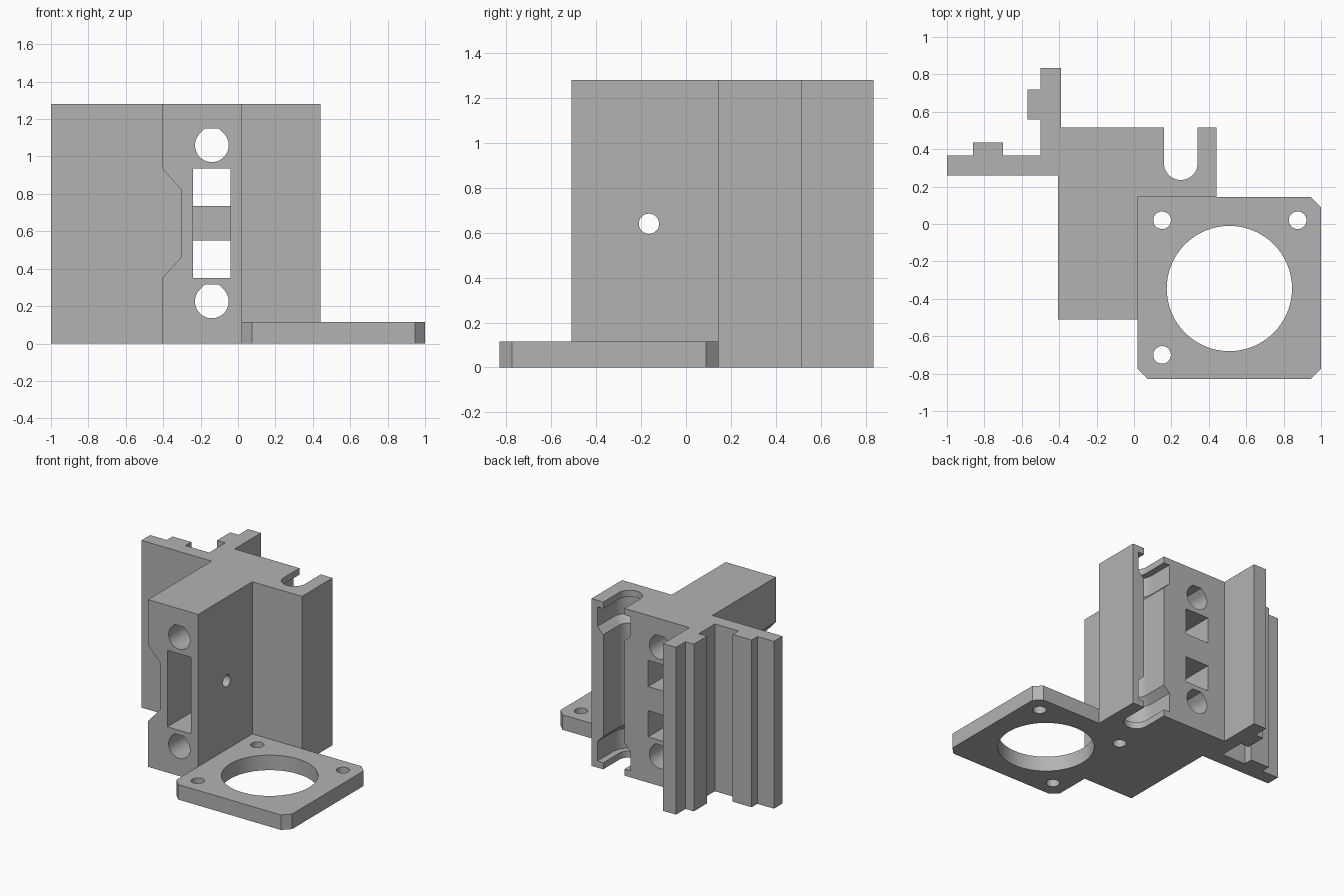
import bpy, bmesh
from math import sin, cos, pi, radians
from mathutils import Matrix, Vector

cube = bpy.data.objects.get("Cube")
if cube:
    bpy.data.objects.remove(cube, do_unlink=True)

grey = bpy.data.materials.new("light_grey_plastic")
grey.use_nodes = True
grey.diffuse_color = (0.45, 0.45, 0.45, 1)
grey.node_tree.nodes["Principled BSDF"].inputs["Base Color"].default_value = (0.45, 0.45, 0.45, 1)

HEIGHT = 1.28
# Axes that map a 2D profile and its depth onto the model's axes
ALONG_Z = lambda u, v, d: Vector((u, v, d))
ALONG_Y = lambda u, v, d: Vector((u, d, v))
ALONG_X = lambda u, v, d: Vector((d, u, v))


def arc(cx, cy, r, start, end, steps=24):
    angles = [radians(start + (end - start) * i / steps) for i in range(steps + 1)]
    return [(cx + r * cos(a), cy + r * sin(a)) for a in angles]


def circle(cx, cy, r):
    return arc(cx, cy, r, 0, 360, 64)[:-1]


def rect(x0, x1, y0, y1):
    return [(x0, y0), (x1, y0), (x1, y1), (x0, y1)]


def loft(name, sections, axes=ALONG_Z):
    """Closed solid through (profile, depth) sections of equal point count."""
    bm = bmesh.new()
    rings = [[bm.verts.new(axes(u, v, d)) for u, v in pts] for pts, d in sections]
    for a, b in zip(rings, rings[1:]):
        for i in range(len(a)):
            j = (i + 1) % len(a)
            bm.faces.new((a[i], a[j], b[j], b[i]))
    bm.faces.new(rings[0])
    bm.faces.new(rings[-1])
    bmesh.ops.recalc_face_normals(bm, faces=bm.faces)
    mesh = bpy.data.meshes.new(name)
    bm.to_mesh(mesh)
    bm.free()
    mesh.materials.append(grey)
    obj = bpy.data.objects.new(name, mesh)
    bpy.context.collection.objects.link(obj)
    return obj


def prism(name, pts, lo, hi, axes=ALONG_Z):
    return loft(name, [(pts, lo), (pts, hi)], axes)


def cut(target, cutter):
    mod = target.modifiers.new("cut", "BOOLEAN")
    mod.operation = "DIFFERENCE"
    mod.solver = "EXACT"
    mod.object = cutter
    bpy.context.view_layer.objects.active = target
    bpy.ops.object.modifier_apply(modifier=mod.name)
    bpy.data.objects.remove(cutter, do_unlink=True)


# Carriage block with side flange, ribs and slotted arm, as one footprint
SLOT_X, SLOT_Y, SLOT_R = 0.25, 0.325, 0.09
outline = [(-1, 0.26), (-0.405, 0.26), (-0.405, -0.51), (0.02, -0.51),
           (0.02, 0.145), (0.44, 0.145), (0.44, 0.515), (0.34, 0.515)]
outline += arc(SLOT_X, SLOT_Y, SLOT_R, 0, -180)
outline += [(0.16, 0.515), (-0.39, 0.515), (-0.39, 0.835), (-0.5, 0.835),
            (-0.5, 0.72), (-0.57, 0.72), (-0.57, 0.56), (-0.5, 0.56),
            (-0.5, 0.365), (-0.7, 0.365), (-0.7, 0.435), (-0.86, 0.435),
            (-0.86, 0.365), (-1, 0.365)]
block = prism("carriage_block", outline, 0, HEIGHT)


# Rod holes with flat-topped teardrop section
def teardrop(cx, cz, r):
    return arc(cx, cz, r, 135, 405, 40) + [(cx + 0.414 * r, cz + r), (cx - 0.414 * r, cz + r)]


for z in (0.225, 1.06):
    cut(block, prism("rod_hole", teardrop(-0.14, z, 0.09), -1, 1, ALONG_Y))

# Belt pocket in the front, leaving through the back as two windows
cut(block, prism("belt_pocket", rect(-0.24, -0.04, 0.35, 0.935), -1, 0.12, ALONG_Y))
for z in (0.35, 0.735):
    cut(block, prism("belt_window", rect(-0.24, -0.04, z, z + 0.2), 0, 1, ALONG_Y))

# Chamfered recess on the side of the block
recess = [(-0.45, 0.35), (-0.405, 0.35), (-0.305, 0.46),
          (-0.305, 0.825), (-0.405, 0.935), (-0.45, 0.935)]
cut(block, prism("side_recess", recess, -1, 0.26, ALONG_Y))

# Cross bolt hole
cut(block, prism("bolt_hole", circle(-0.165, 0.64, 0.045), -0.6, 0.3, ALONG_X))


# Widened pockets near both ends of the arm slot
def slot_profile(r):
    return arc(SLOT_X, SLOT_Y, r, 0, -180) + [(SLOT_X - r, 0.6), (SLOT_X + r, 0.6)]


WIDE, NARROW = 0.14, 0.085
for flip in (False, True):
    steps = [(WIDE, 0.05), (WIDE, 0.2), (NARROW, 0.255)]
    cut(block, loft("slot_pocket", [(slot_profile(r), HEIGHT - z if flip else z) for r, z in steps]))

# Motor plate with clipped corners
plate = prism("motor_plate", [(0.02, 0.145), (0.02, -0.775), (0.075, -0.83), (0.945, -0.83),
                              (1, -0.775), (1, 0.09), (0.945, 0.145)], 0, 0.115)
cut(plate, prism("motor_hole", circle(0.51, -0.345, 0.335), -1, 1))
for x, y in ((0.15, -0.7), (0.15, 0.02), (0.875, 0.02)):
    cut(plate, prism("screw_hole", circle(x, y, 0.047), -1, 1))

# Smooth the round holes, keep edges sharp
bpy.ops.object.select_all(action="DESELECT")
for obj in (block, plate):
    obj.select_set(True)
bpy.context.view_layer.objects.active = block
bpy.ops.object.shade_smooth_by_angle(angle=radians(30))
